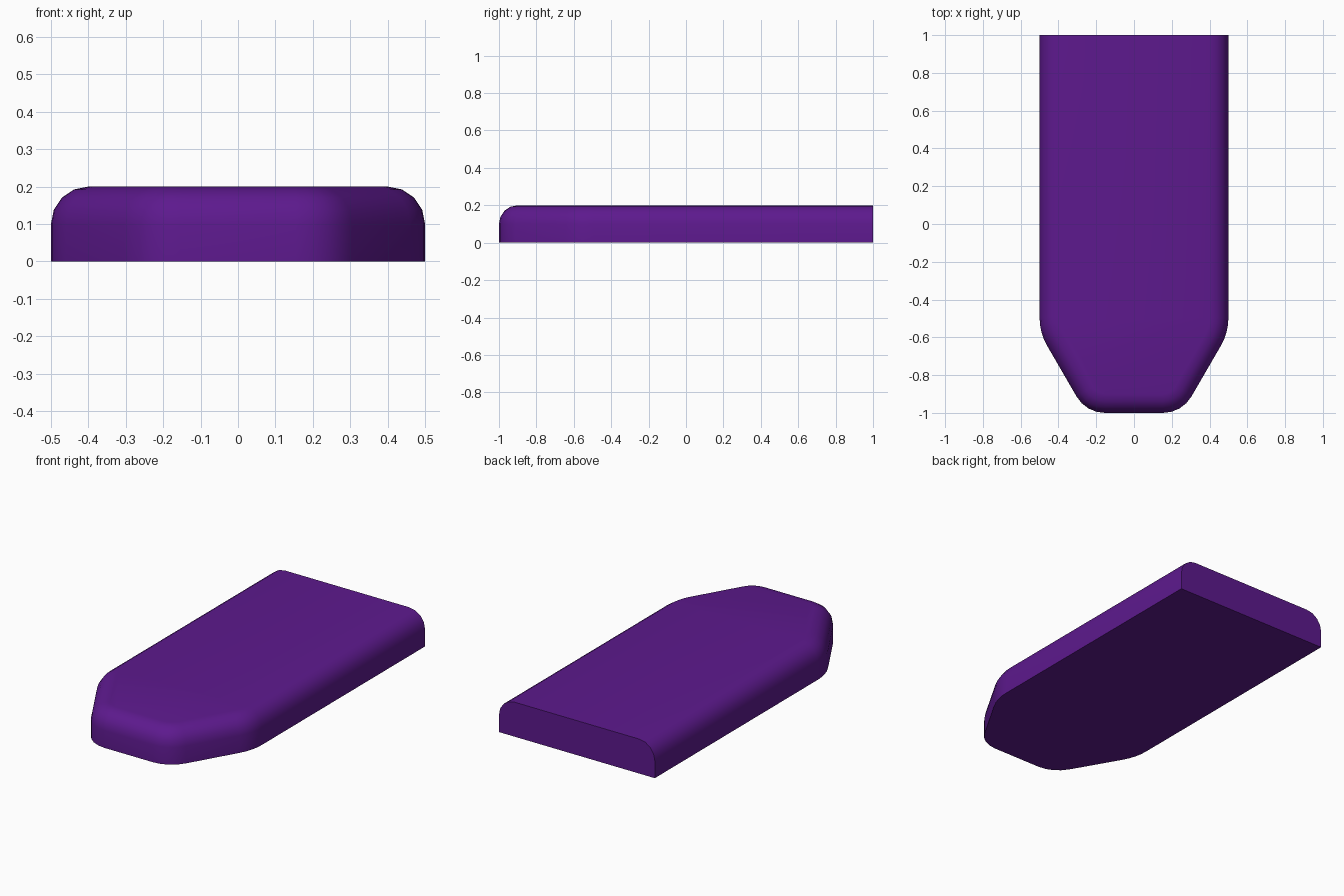
import bpy, bmesh
from math import sin, cos, pi, radians, tan

if "Cube" in bpy.data.objects:
    bpy.data.objects.remove(bpy.data.objects["Cube"])

R, H, SEG = 0.1, 0.2, 4   # top edge rounding, height, arc segments


def arc(cx, cy, r, a0, a1):
    return [(cx + r * cos(radians(a0 + (a1 - a0) * i / SEG)),
             cy + r * sin(radians(a0 + (a1 - a0) * i / SEG))) for i in range(SEG + 1)]


def outline(inset):
    # Right half from back to tapered front, corners concentric so insets stay parallel
    r1 = 0.08 / tan(radians(15))
    r2 = 0.1 / tan(radians(30))
    half = [(0.5 - inset, 1.0)]
    half += arc(0.5 - r1, -0.495, r1 - inset, 0, -30)
    half += arc(0.154, -1 + r2, r2 - inset, -30, -90)
    return half + [(-x, y) for x, y in reversed(half)]


# Body: vertical wall, quarter-round top edge, square-cut back
bm = bmesh.new()
levels = [(0, 0)] + [(R * (1 - cos(pi / 2 * i / SEG)), H - R + R * sin(pi / 2 * i / SEG))
                     for i in range(SEG + 1)]
rings = [[bm.verts.new((x, y, z)) for x, y in outline(inset)] for inset, z in levels]
n = len(rings[0])
for a, b in zip(rings, rings[1:]):
    for i in range(n - 1):
        bm.faces.new((a[i], a[i + 1], b[i + 1], b[i]))
bm.faces.new(rings[0])
bm.faces.new(rings[-1])
bm.faces.new([r[0] for r in rings] + [r[-1] for r in reversed(rings)])
bmesh.ops.recalc_face_normals(bm, faces=bm.faces)
mesh = bpy.data.meshes.new("tapered_slab")
bm.to_mesh(mesh)
bm.free()
slab = bpy.data.objects.new("tapered_slab", mesh)
bpy.context.collection.objects.link(slab)

mat = bpy.data.materials.new("purple")
mat.diffuse_color = (0.11, 0.01, 0.27, 1)
mat.use_nodes = True
mat.node_tree.nodes["Principled BSDF"].inputs["Base Color"].default_value = mat.diffuse_color
mesh.materials.append(mat)

bpy.context.view_layer.objects.active = slab
slab.select_set(True)
bpy.ops.object.shade_smooth_by_angle(angle=radians(35))
